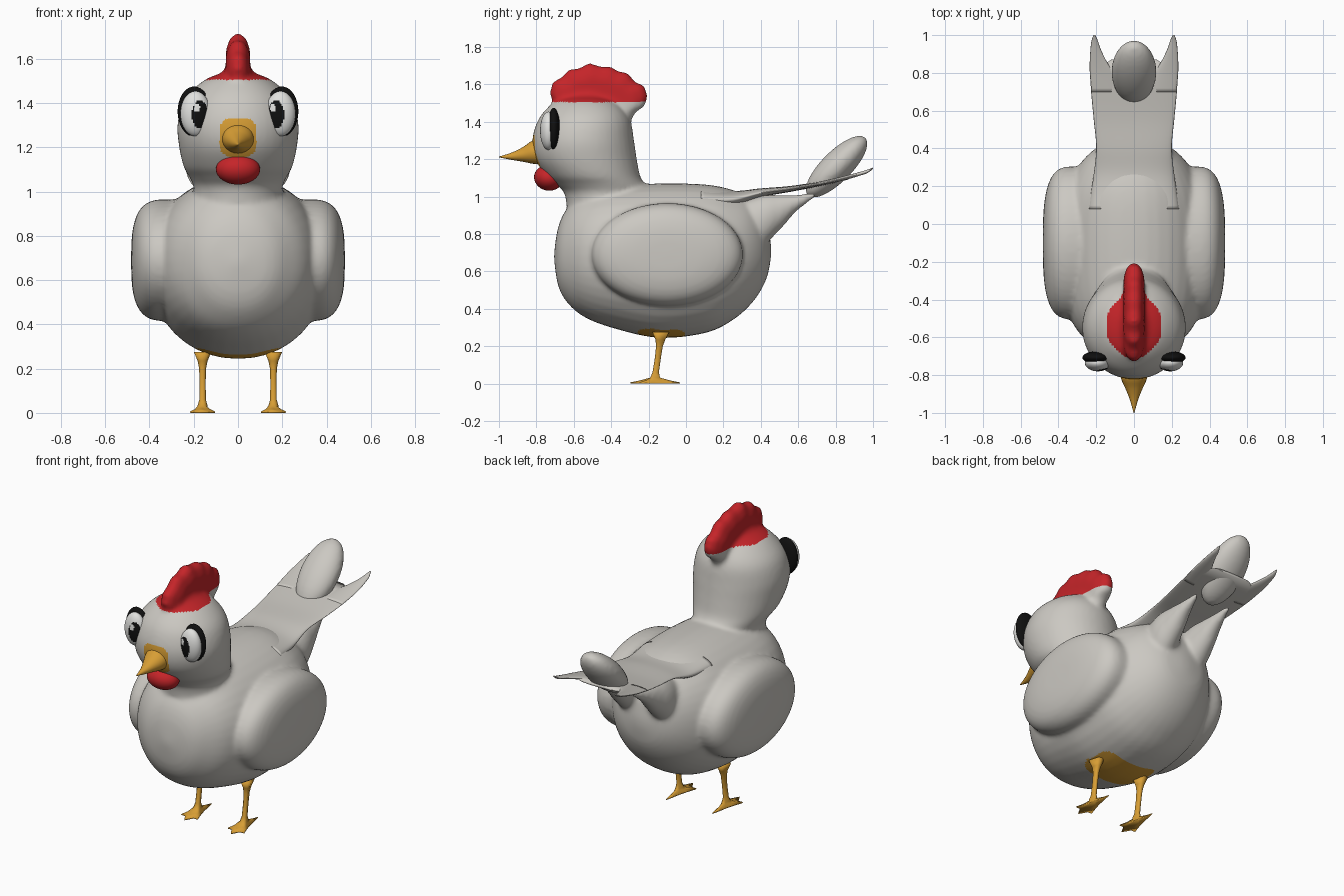
import bpy, bmesh, math
from mathutils import Matrix, Vector

if "Cube" in bpy.data.objects:
    bpy.data.objects.remove(bpy.data.objects["Cube"])


def material(name, rgb):
    m = bpy.data.materials.new(name)
    m.diffuse_color = (*rgb, 1)
    m.use_nodes = True
    m.node_tree.nodes["Principled BSDF"].inputs["Base Color"].default_value = m.diffuse_color
    return m


FEATHER = material("feather_white", (0.60, 0.58, 0.54))
RED = material("comb_red", (0.56, 0.018, 0.022))
ORANGE = material("beak_orange", (0.68, 0.34, 0.035))
BLACK = material("eye_black", (0.005, 0.005, 0.005))
WHITE = material("eye_white", (0.75, 0.75, 0.73))


def dense(stations, k=6):
    """Smoothly interpolate a list of station tuples."""
    s = [stations[0]] + list(stations) + [stations[-1]]
    out = []
    for i in range(1, len(s) - 2):
        for j in range(k):
            t = j / k
            out.append(tuple(0.5 * (2 * b + (c - a) * t + (2 * a - 5 * b + 4 * c - d) * t * t
                                    + (3 * b - a - 3 * c + d) * t ** 3)
                             for a, b, c, d in zip(*s[i - 1:i + 3])))
    return out + [stations[-1]]


def oval(axis, at, u, v, ru, rv, n=32, power=2.0):
    """Ring across an axis: 'y' gives an x/z ring, 'z' gives an x/y ring."""
    pts = []
    for i in range(n):
        a = 2 * math.pi * i / n
        c, s = math.cos(a), math.sin(a)
        p = u + max(ru, 0.001) * math.copysign(abs(c) ** (2 / power), c)
        q = v + max(rv, 0.001) * math.copysign(abs(s) ** (2 / power), s)
        pts.append((p, at, q) if axis == 'y' else (p, q, at))
    return pts


def loft(bm, rings):
    vs = [[bm.verts.new(p) for p in r] for r in rings]
    n = len(vs[0])
    for a, b in zip(vs, vs[1:]):
        for i in range(n):
            bm.faces.new((a[i], a[(i + 1) % n], b[(i + 1) % n], b[i]))
    bm.faces.new(vs[0][::-1])
    bm.faces.new(vs[-1])


def ellipsoid(bm, c, r, tilt=0, seg=32):
    m = (Matrix.Translation(c) @ Matrix.Rotation(tilt, 4, 'X')
         @ Matrix.Diagonal((*r, 1)))
    return bmesh.ops.create_uvsphere(bm, u_segments=seg, v_segments=seg // 2,
                                     radius=1, matrix=m)['verts']


def finish(name, bm, mats, smooth=True):
    bmesh.ops.recalc_face_normals(bm, faces=bm.faces[:])
    me = bpy.data.meshes.new(name)
    bm.to_mesh(me)
    bm.free()
    for m in mats:
        me.materials.append(m)
    for p in me.polygons:
        p.use_smooth = smooth
    ob = bpy.data.objects.new(name, me)
    bpy.context.collection.objects.link(ob)
    return ob


# ---- body, head, wings, comb and tail lobes, fused into one skin ----
bm = bmesh.new()

# torso: y, bottom z, top z, half width
torso = [(-0.705, 0.66, 0.70, 0.02), (-0.685, 0.53, 0.83, 0.14), (-0.64, 0.44, 0.93, 0.22),
         (-0.55, 0.36, 1.01, 0.31), (-0.40, 0.30, 1.055, 0.37), (-0.15, 0.245, 1.07, 0.40),
         (0.10, 0.27, 1.065, 0.385), (0.25, 0.34, 1.035, 0.33), (0.36, 0.44, 0.98, 0.25),
         (0.43, 0.56, 0.86, 0.15), (0.455, 0.68, 0.74, 0.03)]
loft(bm, [oval('y', y, 0, (lo + hi) / 2, w, (hi - lo) / 2, 40, 2.1)
          for y, lo, hi, w in dense(torso)])

# neck and head: z, centre y, half width, half depth
head = [(0.80, -0.40, 0.22, 0.23), (1.00, -0.43, 0.20, 0.215), (1.06, -0.455, 0.217, 0.235),
        (1.11, -0.495, 0.245, 0.25), (1.20, -0.535, 0.266, 0.272), (1.30, -0.55, 0.274, 0.272),
        (1.40, -0.545, 0.25, 0.25), (1.47, -0.54, 0.195, 0.205), (1.52, -0.54, 0.12, 0.14),
        (1.545, -0.54, 0.02, 0.02)]
loft(bm, [oval('z', z, 0, y, rx, ry, 40) for z, y, rx, ry in dense(head)])

# wings: pillow-shaped ovals on each flank
for side in (-1, 1):
    rings = []
    for i in range(-12, 13):
        d = math.sin(i / 12 * math.pi / 2)
        k = max(1 - abs(d) ** 3, 0) ** (1 / 3)
        rings.append([(side * (0.325 + 0.158 * d), -0.10 + 0.405 * k * math.cos(a),
                       0.69 + 0.275 * k * math.sin(a))
                      for a in (2 * math.pi * j / 48 for j in range(48))]
                     if k > 0.001 else [(side * (0.325 + 0.158 * d), -0.10 + 0.01 * math.cos(a),
                                         0.69 + 0.01 * math.sin(a))
                                        for a in (2 * math.pi * j / 48 for j in range(48))])
    loft(bm, rings)

# comb: lumpy outline (y, z), narrower toward its outer layers
comb = [(-0.70, 1.48), (-0.728, 1.55), (-0.715, 1.61), (-0.66, 1.64), (-0.625, 1.68),
        (-0.57, 1.685), (-0.52, 1.715), (-0.46, 1.695), (-0.40, 1.695), (-0.365, 1.67),
        (-0.31, 1.66), (-0.27, 1.61), (-0.225, 1.595), (-0.205, 1.54), (-0.22, 1.485),
        (-0.27, 1.45), (-0.31, 1.38), (-0.45, 1.38), (-0.60, 1.38)]
loft(bm, [[(x, -0.47 + (y + 0.47) * s, 1.45 + (z - 1.45) * s) for y, z in comb]
          for x, s in ((-0.055, 0.72), (-0.04, 0.9), (-0.018, 1), (0.018, 1), (0.04, 0.9), (0.055, 0.72))])
ellipsoid(bm, (0, -0.54, 1.50), (0.085, 0.17, 0.075))

# raised middle tail lobe and the lower tail feathers
ellipsoid(bm, (0, 0.805, 1.16), (0.12, 0.222, 0.082), math.radians(45))
for side in (-1, 1):
    lower = [(0.25, 0.84, 0.06, 0.11), (0.40, 0.87, 0.085, 0.135), (0.50, 0.915, 0.065, 0.095),
             (0.59, 0.965, 0.04, 0.045), (0.69, 1.01, 0.012, 0.014)]
    loft(bm, [oval('y', y, side * 0.115, z, rx, rz, 20) for y, z, rx, rz in dense(lower)])

raw = finish("raw_body", bm, [FEATHER])
fuse = raw.modifiers.new("fuse", 'REMESH')
fuse.mode = 'VOXEL'
fuse.voxel_size = 0.0125
soft = raw.modifiers.new("soften", 'SMOOTH')
soft.factor = 0.5
soft.iterations = 9
dg = bpy.context.evaluated_depsgraph_get()
skin = bpy.data.meshes.new_from_object(raw.evaluated_get(dg))
bpy.data.objects.remove(raw)
skin.name = "body"
skin.materials.clear()
for m in (FEATHER, RED, ORANGE):
    skin.materials.append(m)
for p in skin.polygons:
    x, y, z = p.center
    p.use_smooth = True
    p.material_index = 0
    if z > 1.505:                                            # comb and crown
        p.material_index = 1
    elif y < -0.6 and (x / 0.085) ** 4 + ((z - 1.245) / 0.085) ** 4 < 1:   # beak root
        p.material_index = 2
    elif z < 0.3 and p.normal.z < -0.6 and (x / 0.19) ** 4 + ((y + 0.13) / 0.13) ** 4 < 1:
        p.material_index = 2                                 # patch between the legs
bpy.context.collection.objects.link(bpy.data.objects.new("body", skin))

# ---- flat tail fan with two pointed side feathers ----
bm = bmesh.new()
fan = [(0.08, 0.98, 0.24, 0.07), (0.25, 0.985, 0.215, 0.045), (0.40, 1.02, 0.20, 0.024),
       (0.55, 1.04, 0.213, 0.016), (0.70, 1.065, 0.227, 0.013), (0.80, 1.085, 0.232, 0.011),
       (0.87, 1.10, 0.12, 0.008)]
loft(bm, [oval('y', y, 0, z, rx, rz, 40) for y, z, rx, rz in dense(fan[:6]) + fan[6:]])
for side in (-1, 1):
    tip = [(0.70, 0.15, 1.066, 0.075, 0.011), (0.80, 0.172, 1.088, 0.062, 0.011),
           (0.87, 0.192, 1.105, 0.042, 0.011), (0.93, 0.204, 1.122, 0.026, 0.01),
           (0.97, 0.208, 1.135, 0.017, 0.009), (1.0, 0.21, 1.152, 0.005, 0.004)]
    loft(bm, [oval('y', y, side * x, z, rx, rz, 20) for y, x, z, rx, rz in dense(tip, 4)])
finish("tail_fan", bm, [FEATHER])

# ---- beak and wattle ----
bm = bmesh.new()
beak = [(-0.76, 1.245, 0.08, 0.075), (-0.82, 1.238, 0.068, 0.062), (-0.87, 1.226, 0.046, 0.04),
        (-0.93, 1.216, 0.022, 0.02), (-1.0, 1.212, 0.002, 0.002)]
loft(bm, [oval('y', y, 0, z, rx, rz, 24) for y, z, rx, rz in dense(beak, 4)])
finish("beak", bm, [ORANGE])
bm = bmesh.new()
ellipsoid(bm, (0, -0.735, 1.10), (0.10, 0.078, 0.068), math.radians(-12))
finish("wattle", bm, [RED])

# ---- eyes: dark rim behind, white ball with painted pupil and glint ----
for side, label in ((-1, "left"), (1, "right")):
    bm = bmesh.new()
    ellipsoid(bm, (side * 0.198, -0.707, 1.362), (0.075, 0.033, 0.113))
    finish(label + "_eye_rim", bm, [BLACK])
    bm = bmesh.new()
    ellipsoid(bm, (side * 0.192, -0.735, 1.352), (0.068, 0.045, 0.102), seg=72)
    for f in bm.faces:
        c = f.calc_center_median()
        dx, dz = c.x - side * 0.172, c.z - 1.348
        pupil = (dx / 0.037) ** 2 + (dz / 0.064) ** 2 < 1
        glint = ((dx + 0.014) / 0.014) ** 2 + ((dz - 0.03) / 0.018) ** 2 < 1
        f.material_index = int(c.y < -0.735 and pupil and not glint)
    finish(label + "_eye", bm, [WHITE, BLACK])

# ---- legs flaring into webbed feet ----
half = [(0, 0.135), (0.012, 0.08), (0.02, 0.035), (0.035, -0.02), (0.057, -0.085),
        (0.028, -0.085), (0, -0.135)]
outline = half + [(-x, y) for x, y in half[-2:0:-1]]
angles = [math.atan2(y, x) for x, y in outline]
for side, label in ((-1, "left"), (1, "right")):
    cx, cy = side * 0.16, -0.165
    bm = bmesh.new()
    rings = [[(cx + x * s, cy + y * s, z) for x, y in outline]
             for s, z in ((0.97, 0), (1, 0.006), (0.6, 0.017))]
    for z, y, r in ((0.032, -0.165, 0.026), (0.06, -0.162, 0.017), (0.14, -0.15, 0.016),
                    (0.20, -0.142, 0.018), (0.235, -0.137, 0.026), (0.275, -0.135, 0.045)):
        rings.append([(cx + r * math.cos(a), y + r * math.sin(a), z) for a in angles])
    loft(bm, rings)
    finish(label + "_leg", bm, [ORANGE])
